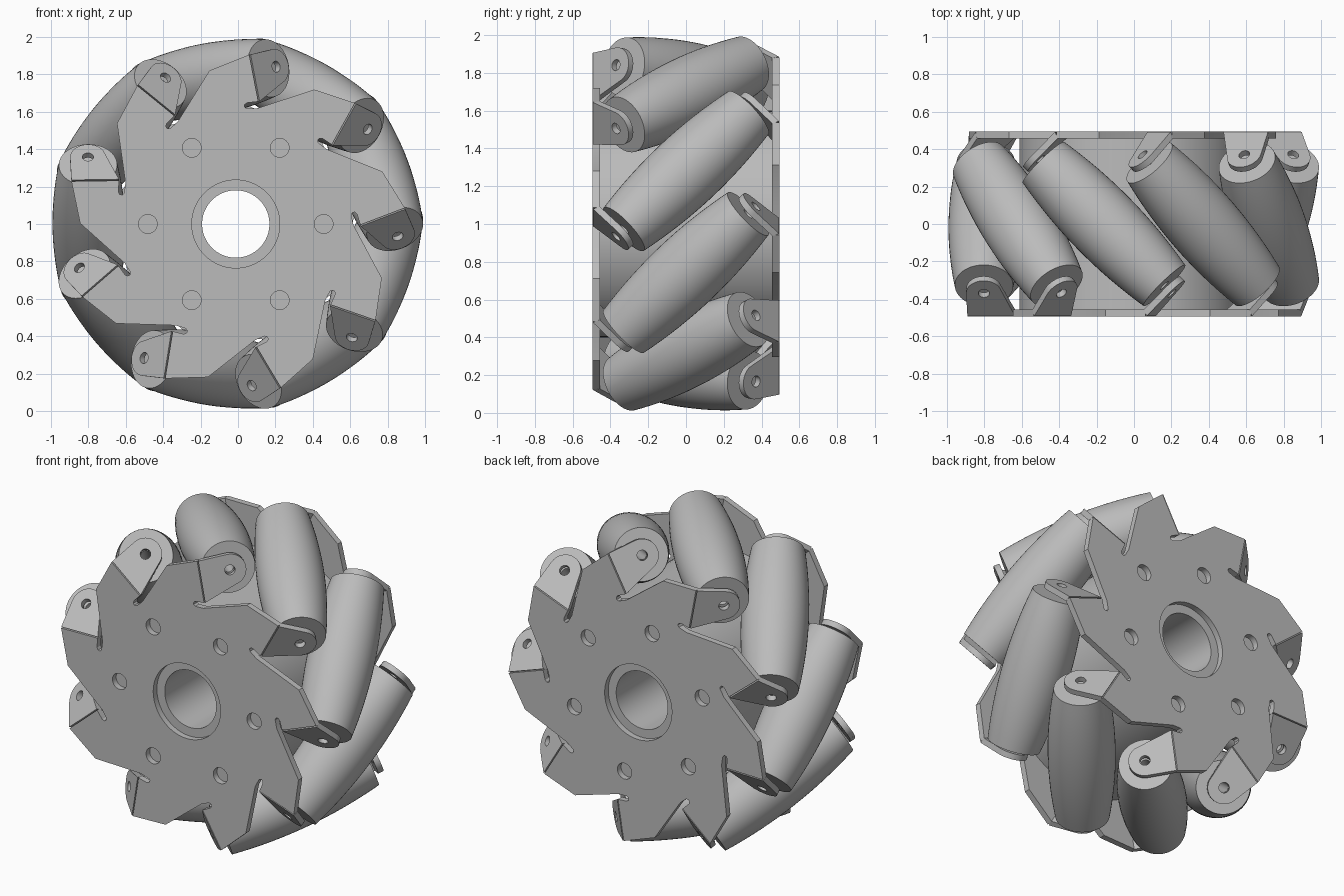
import bpy, bmesh
from math import sin, cos, pi, radians, sqrt, tan
from mathutils import Matrix, Vector

cube = bpy.data.objects.get("Cube")
if cube:
    bpy.data.objects.remove(cube, do_unlink=True)

# Main dimensions, in a wheel frame whose Z points to the front
COUNT = 9
PHASE = radians(20.9)
STEP = 2 * pi / COUNT
AXLE_R = 0.785            # distance of roller centres from the wheel axis
HALF_LEN = 0.465          # half length of a roller
TAB_T = 0.507             # tab position along the roller axis
PLATE_Z, PLATE_THICK = 0.475, 0.038
S = sqrt(0.5)
BEND = -(TAB_T / S - PLATE_Z)      # sideways offset of the bend line
HOLE_V = (TAB_T * S + BEND) / S    # bend line to pin hole, along the tab
WHEEL = Matrix.Translation((-0.012, 0, 1)) @ Matrix.Rotation(pi / 2, 4, 'X')

grey = bpy.data.materials.new("plain_grey")
grey.use_nodes = True
colour = (0.5, 0.5, 0.5, 1)
grey.diffuse_color = colour
grey.node_tree.nodes["Principled BSDF"].inputs["Base Color"].default_value = colour


def add_object(name, mesh, matrix):
    if not mesh.materials:
        mesh.materials.append(grey)
    obj = bpy.data.objects.new(name, mesh)
    bpy.context.collection.objects.link(obj)
    obj.matrix_world = matrix
    return obj


def lathe(name, profile, steps):
    """Spin a closed (radius, height) profile around Z."""
    bm = bmesh.new()
    rings = [[bm.verts.new((r * cos(2 * pi * i / steps), r * sin(2 * pi * i / steps), h))
              for r, h in profile] for i in range(steps)]
    n = len(profile)
    for i in range(steps):
        a, b = rings[i], rings[(i + 1) % steps]
        for j in range(n):
            k = (j + 1) % n
            bm.faces.new((a[j], b[j], b[k], a[k]))
    return finish(name, bm)


def finish(name, bm):
    bmesh.ops.recalc_face_normals(bm, faces=bm.faces)
    mesh = bpy.data.meshes.new(name)
    bm.to_mesh(mesh)
    bm.free()
    return mesh


def circle(cx, cy, r, steps=32):
    return [(cx + r * cos(2 * pi * i / steps), cy + r * sin(2 * pi * i / steps))
            for i in range(steps)]


def sheet(name, loops, thick, miter=0):
    """Cut a flat sheet with holes; the edge on y = 0 can be mitred."""
    curve = bpy.data.curves.new(name + "_outline", 'CURVE')
    curve.dimensions = '2D'
    curve.fill_mode = 'BOTH'
    curve.extrude = thick / 2
    for loop in loops:
        spline = curve.splines.new('POLY')
        spline.points.add(len(loop) - 1)
        for point, (x, y) in zip(spline.points, loop):
            point.co = (x, y, 0, 1)
        spline.use_cyclic_u = True
    temp = bpy.data.objects.new(name + "_outline", curve)
    bpy.context.collection.objects.link(temp)
    bpy.context.view_layer.update()
    deps = bpy.context.evaluated_depsgraph_get()
    mesh = bpy.data.meshes.new_from_object(temp.evaluated_get(deps))
    bpy.data.objects.remove(temp, do_unlink=True)
    bm = bmesh.new()
    bm.from_mesh(mesh)
    bmesh.ops.remove_doubles(bm, verts=bm.verts, dist=1e-5)
    for v in bm.verts:
        if miter and abs(v.co.y) < 1e-4:
            v.co.y += v.co.z * miter
    return finish(name, bm)


# Hub with its central bore
hub_mesh = lathe("hub", [(0.18, -0.457), (0.6, -0.457), (0.6, 0.457), (0.18, 0.457)], 96)
parts = [add_object("hub", hub_mesh, WHEEL)]

# Barrel-shaped roller with a pin bore
profile = [(0.03, -HALF_LEN)]
for i in range(17):
    f = i / 8 - 1
    profile.append((0.195 - 0.039 * f * f, f * HALF_LEN))
profile.append((0.03, HALF_LEN))
roller_mesh = lathe("roller", profile, 48)

# Side plate: one slotted tooth repeated around, with bore and bolt holes
tooth = [(0.597, 0.20), (0.832, -0.017), (0.875, BEND), (0.62, BEND),
         (0.625, -0.182), (0.618, -0.168), (0.605, -0.165), (0.594, -0.175)]
outline = []
for k in range(COUNT):
    turn = Matrix.Rotation(PHASE - k * STEP, 2)
    outline += [tuple(turn @ Vector(p)) for p in tooth]
loops = [outline, circle(0, 0, 0.235, 64)]
loops += [circle(0.47 * cos(k * pi / 3), 0.47 * sin(k * pi / 3), 0.05) for k in range(6)]
plate_mesh = sheet("side_plate", loops, PLATE_THICK)

# Bent tab with rounded end and pin hole
tab_loop = [(0.62, 0), (0.875, 0)]
tab_loop += [(AXLE_R + 0.095 * cos(radians(a)), HOLE_V + 0.095 * sin(radians(a)))
             for a in range(0, 160, 10)]
tab_mesh = sheet("tab", [tab_loop, circle(AXLE_R, HOLE_V, 0.03)],
                 0.035, tan(pi / 8))
tab_frame = Matrix(((1, 0, 0, 0),
                    (0, -S, S, BEND),
                    (0, -S, -S, PLATE_Z),
                    (0, 0, 0, 1)))

# The back side is the front side turned half round about a roller's radius
to_sector = Matrix.Rotation(PHASE, 4, 'Z')
flip = Matrix.Rotation(pi, 4, 'X')
sides = {"front": Matrix.Identity(4), "back": flip}
for side, turn in sides.items():
    place = to_sector @ turn @ to_sector.inverted() @ Matrix.Translation((0, 0, PLATE_Z))
    parts.append(add_object(side + "_plate", plate_mesh, WHEEL @ place))

for k in range(COUNT):
    sector = WHEEL @ Matrix.Rotation(PHASE + k * STEP, 4, 'Z')
    tilt = Matrix.Translation((AXLE_R, 0, 0)) @ Matrix.Rotation(pi / 4, 4, 'X')
    parts.append(add_object(f"roller_{k + 1}", roller_mesh, sector @ tilt))
    for side, turn in sides.items():
        parts.append(add_object(f"{side}_tab_{k + 1}", tab_mesh, sector @ turn @ tab_frame))

# Smooth the round surfaces and keep crisp edges
bpy.context.view_layer.update()
bpy.ops.object.select_all(action='DESELECT')
for obj in parts:
    obj.select_set(True)
bpy.context.view_layer.objects.active = parts[0]
bpy.ops.object.shade_smooth_by_angle(angle=radians(30))
